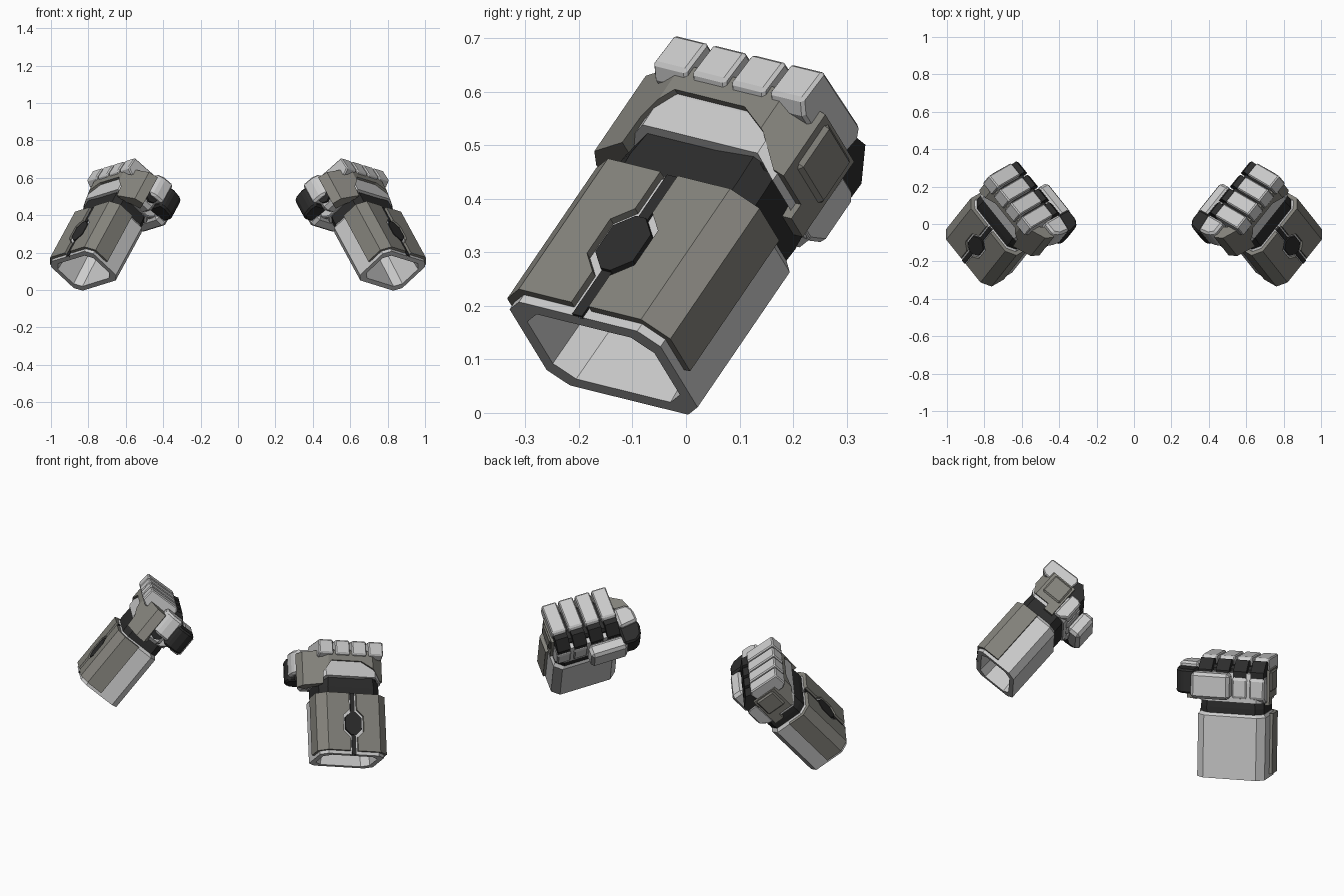
import bpy, bmesh
from mathutils import Vector, Matrix

if "Cube" in bpy.data.objects:
    bpy.data.objects.remove(bpy.data.objects["Cube"])

# Frame of one fist: X towards the little finger, Y along the forearm, Z out of the back of the hand
ay = Vector((-.41, .515, .755)).normalized()
ax = Vector((.607, .774, -.178))
ax = (ax - ay * ax.dot(ay)).normalized()
az = ax.cross(ay)
FRAME = Matrix.Translation((.826, -.154, .102)) @ Matrix((ax, ay, az)).transposed().to_4x4()


def mat(name, v):
    m = bpy.data.materials.new(name)
    m.diffuse_color = (*v, 1)
    m.use_nodes = True
    m.node_tree.nodes["Principled BSDF"].inputs["Base Color"].default_value = m.diffuse_color
    return m


LIGHT = mat("light_grey", (.55, .55, .55))
PLATE = mat("plate_grey", (.23, .225, .20))
DARK = mat("dark_rubber", (.025, .025, .025))


def loft(name, rings, material, bevel=0, mirror=True, cutters=(), close=True):
    """Skin a list of equal-length rings of local points."""
    bm = bmesh.new()
    vs = [[bm.verts.new(FRAME @ Vector(p)) for p in r] for r in rings]
    n = len(vs[0])
    for a, b in zip(vs, vs[1:]):
        for i in range(n):
            bm.faces.new((a[i], a[(i + 1) % n], b[(i + 1) % n], b[i]))
    if close:
        bm.faces.new(vs[0])
        bm.faces.new(vs[-1])
    bmesh.ops.recalc_face_normals(bm, faces=bm.faces)
    me = bpy.data.meshes.new(name)
    bm.to_mesh(me)
    bm.free()
    ob = bpy.data.objects.new(name, me)
    bpy.context.collection.objects.link(ob)
    if material:
        me.materials.append(material)
    for c in cutters:
        m = ob.modifiers.new("cut", 'BOOLEAN')
        m.operation, m.object, m.solver = 'DIFFERENCE', c, 'EXACT'
    if bevel:
        m = ob.modifiers.new("bevel", 'BEVEL')
        m.width, m.segments, m.limit_method = bevel, 1, 'ANGLE'
    if mirror:
        ob.modifiers.new("mirror", 'MIRROR')
    return ob


def prism(name, pts, axis, lo, hi, material, **kw):
    """Extrude a 2D profile along a local axis."""
    def put(p, t):
        q = list(p)
        q.insert(axis, t)
        return q
    return loft(name, [[put(p, t) for p in pts] for t in (lo, hi)], material, **kw)


def cutter(name, pts, lo, hi):
    ob = prism(name, pts, 2, lo, hi, None, mirror=False)
    ob.hide_render = True
    ob.hide_set(True)
    return ob


def block(name, x, y, z, material, bevel):
    return prism(name, [(x[0], y[0]), (x[1], y[0]), (x[1], y[1]), (x[0], y[1])], 2, *z,
                 material, bevel=bevel)


def octagon(y, w, h, c=.04):
    d = c * .85
    return [(x, y, z) for x, z in ((-w, -h + d), (-w + c, -h), (w - c, -h), (w, -h + d),
                                   (w, h - d), (w - c, h), (-w + c, h), (-w, h - d))]


# Hollow forearm sleeve
loft("forearm_sleeve", [octagon(.29, .14, .082), octagon(0, .155, .096), octagon(0, .184, .124),
                        octagon(.335, .184, .124), octagon(.35, .172, .112)], LIGHT)

# Forearm armour, split by a groove with a hexagonal window
window = cutter("window_cutter", [(-.021, -.1), (.021, -.1), (.021, .095), (.058, .13), (.058, .215),
                (.021, .25), (.021, .5), (-.021, .5), (-.021, .25), (-.058, .215), (-.058, .13),
                (-.021, .095)], .05, .3)
half = [(-.199, 0), (-.199, .096), (-.149, .139), (.149, .139), (.199, .096), (.199, 0)]
inner = [(.172, 0), (.172, .085), (.138, .113), (-.138, .113), (-.172, .085), (-.172, 0)]
prism("forearm_armour", half + inner, 1, .018, .342, PLATE, cutters=[window])
prism("groove_strip", [(-.012, 0), (.012, 0), (.012, .345), (-.012, .345)], 2, .11, .129, DARK)
prism("hex_inset", [(-.012, .108), (.012, .108), (.046, .14), (.046, .205), (.012, .237),
                    (-.012, .237), (-.046, .205), (-.046, .14)], 2, .11, .136, DARK)

# Wrist and hand core
loft("wrist", [octagon(.28, .168, .11), octagon(.38, .172, .114), octagon(.46, .165, .11)], DARK)
loft("hand_core", [[(x, y + (.03 if z > .1 else 0), z) for x, y, z in octagon(.412, .18, .122)],
                   octagon(.52, .18, .124), octagon(.57, .17, .115)], LIGHT)
block("palm_filler", (-.165, .165), (.42, .6), (-.085, .1), DARK, .015)

# Hand armour with the arched opening over the wrist, flared out above the thumb
arch = cutter("arch_cutter", [(-.165, .3), (-.155, .46), (-.11, .525), (.06, .525), (.13, .485),
                              (.175, .43), (.26, .43), (.26, .3)], .0, .3)
outer = [(-.275, .015), (-.255, .065), (-.13, .137), (.125, .137), (.193, .085), (.193, -.055)]
under = [(.165, -.055), (.165, .07), (.115, .105), (-.13, .1), (-.19, .04), (-.22, -.01)]
prism("hand_armour", outer + under, 1, .395, .582, PLATE, cutters=[arch])
block("side_plate", (.16, .201), (.465, .575), (-.045, .07), PLATE, .008)

# Curled fingers
for i in range(4):
    x = -.1425 + .095 * i
    prism(f"finger_knuckle_{i+1}", [(.545, .12), (.562, .15), (.637, .145), (.642, -.026),
          (.622, -.042), (.545, -.03)], 0, x - .041, x + .041, LIGHT, bevel=.006)
    prism(f"finger_joint_{i+1}", [(.54, -.02), (.622, -.03), (.633, -.07), (.58, -.122),
          (.53, -.12), (.5, -.06)], 0, x - .036, x + .036, DARK)
    prism(f"finger_tip_{i+1}", [(.555, -.06), (.555, -.112), (.54, -.13), (.44, -.13),
          (.41, -.088), (.41, -.055)], 0, x - .04, x + .04, LIGHT, bevel=.008)

# Thumb folded across the fingers
block("thumb_root", (-.25, -.15), (.415, .53), (-.07, .06), LIGHT, .02)
prism("thumb_pivot", [(.48, .025), (.452, .012), (.44, -.015), (.452, -.042), (.48, -.055),
                      (.508, -.042), (.52, -.015), (.508, .012)], 0, -.265, -.2, DARK)
prism("thumb_segment", [(-.2, .0), (-.262, .0), (-.285, -.03), (-.29, -.085), (-.265, -.105),
                        (-.19, -.1)][::-1] and [(-.185, .02), (-.26, .02), (-.285, -.015),
                        (-.29, -.085), (-.185, -.1)], 1, .475, .61, LIGHT, bevel=.012)
prism("thumb_joint", [(-.18, -.07), (-.285, -.07), (-.297, -.1), (-.285, -.16), (-.25, -.188),
                      (-.18, -.188)], 1, .455, .585, DARK, bevel=.01)
block("thumb_tip", (-.2, .01), (.435, .575), (-.205, -.128), LIGHT, .016)
